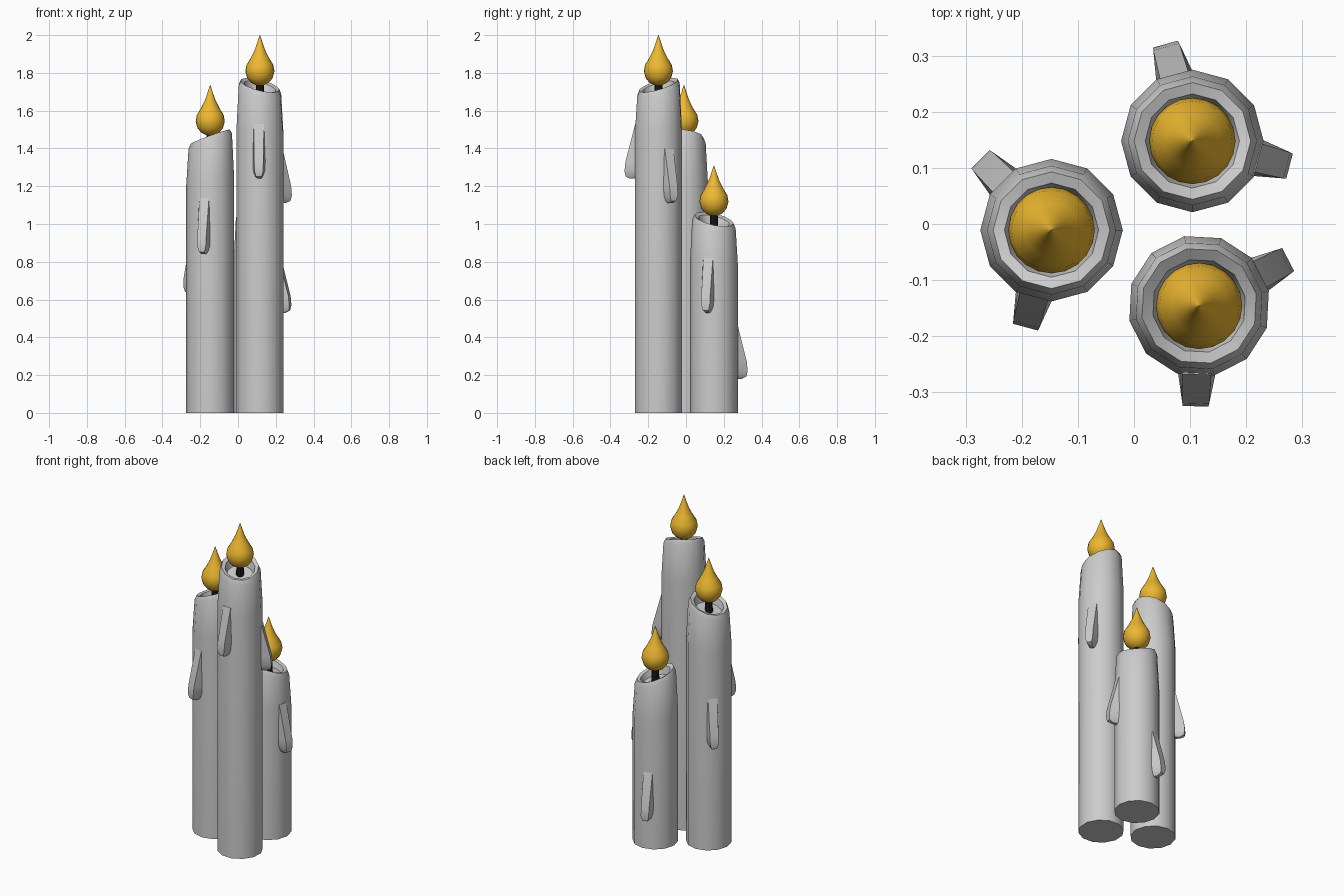
import bpy, bmesh, math
from mathutils import Vector, Matrix

if "Cube" in bpy.data.objects:
    bpy.data.objects.remove(bpy.data.objects["Cube"])

SIDES = 12


def material(name, color):
    m = bpy.data.materials.new(name)
    m.diffuse_color = color
    m.use_nodes = True
    m.node_tree.nodes["Principled BSDF"].inputs["Base Color"].default_value = m.diffuse_color
    return m


FLAME = material("flame_yellow", (0.85, 0.48, 0.03, 1))
BLACK = material("wick_black", (0.01, 0.01, 0.01, 1))


def finish(bm, name, loc, mat=None, angle=40):
    bmesh.ops.remove_doubles(bm, verts=bm.verts, dist=1e-5)
    bmesh.ops.recalc_face_normals(bm, faces=bm.faces)
    me = bpy.data.meshes.new(name)
    bm.to_mesh(me)
    bm.free()
    ob = bpy.data.objects.new(name, me)
    bpy.context.collection.objects.link(ob)
    ob.location = loc
    if mat:
        me.materials.append(mat)
    bpy.ops.object.select_all(action='DESELECT')
    ob.select_set(True)
    bpy.context.view_layer.objects.active = ob
    bpy.ops.object.shade_smooth_by_angle(angle=math.radians(angle))
    return ob


def lathe(name, loc, profile, sides, turn=0, slope=(0, 0), mat=None):
    """Rings of (radius, z, tilt amount), capped at both ends."""
    bm = bmesh.new()
    rings = []
    for r, z, tilt in profile:
        ring = []
        for i in range(sides):
            a = turn + 2 * math.pi * i / sides
            x, y = r * math.cos(a), r * math.sin(a)
            ring.append(bm.verts.new((x, y, z + tilt * (slope[0] * x + slope[1] * y))))
        rings.append(ring)
    for lo, hi in zip(rings, rings[1:]):
        for i in range(sides):
            j = (i + 1) % sides
            bm.faces.new((lo[i], lo[j], hi[j], hi[i]))
    bm.faces.new(rings[0][::-1])
    bm.faces.new(rings[-1])
    return finish(bm, name, loc, mat)


def drip(name, loc, angle, top, bottom):
    """Wax run: wedge that swells outward toward a rounded lower end."""
    # (z, root half width, outer half width, reach)
    rows = [(top, 0.032, 0.026, 0.122),
            (bottom + 0.09, 0.036, 0.024, 0.174),
            (bottom + 0.04, 0.033, 0.023, 0.179),
            (bottom + 0.012, 0.022, 0.015, 0.174),
            (bottom, 0.012, 0.008, 0.150)]
    bm = bmesh.new()
    loops = [[bm.verts.new(p) for p in ((0.105, -w, z), (r, -f, z), (r, f, z), (0.105, w, z))]
             for z, w, f, r in rows]
    for a, b in zip(loops, loops[1:]):
        for i in range(4):
            j = (i + 1) % 4
            bm.faces.new((a[i], a[j], b[j], b[i]))
    bm.faces.new(loops[0])
    bm.faces.new(loops[-1][::-1])
    bm.transform(Matrix.Rotation(math.radians(angle), 4, 'Z'))
    return finish(bm, name, loc, None, 35)


# flame outline measured down from the tip
FLAME_SHAPE = [(0.015, -0.268), (0.047, -0.252), (0.067, -0.228), (0.077, -0.192),
               (0.071, -0.158), (0.049, -0.122), (0.029, -0.082), (0.014, -0.04), (0.001, 0)]


def candle(label, x, y, h, tip, turn, high_dir, drips):
    loc = (x, y, 0)
    a = math.radians(high_dir)
    slope = (0.37 * math.cos(a), 0.37 * math.sin(a))
    # wax body with slanted, hollowed top
    lathe(label + "_candle", loc,
          [(0.127, 0, 0), (0.127, h - 0.24, 0.3), (0.115, h - 0.025, 1), (0.104, h, 1),
           (0.084, h - 0.008, 1), (0.074, h - 0.05, 0.8)],
          SIDES, math.radians(turn), slope)
    # wick and flame
    lathe(label + "_wick", loc, [(0.024, h - 0.07, 0), (0.018, tip - 0.22, 0)], 8, 0, mat=BLACK)
    lathe(label + "_flame", loc, [(r, tip + z, 0) for r, z in FLAME_SHAPE], 20, mat=FLAME)
    # wax runs
    for i, (ang, top, bottom) in enumerate(drips):
        drip(f"{label}_drip_{i + 1}", loc, ang, top, bottom)


candle("tall", 0.116, -0.146, 1.735, 2.0, 12, 130,
       [(-92, 1.53, 1.24), (27.5, 1.40, 1.11)])
candle("middle", -0.147, -0.011, 1.462, 1.735, 0, -10,
       [(255, 1.14, 0.84), (135, 0.93, 0.63)])
candle("short", 0.104, 0.148, 1.025, 1.31, 0, 215,
       [(-14.5, 0.82, 0.53), (105.5, 0.47, 0.18)])
